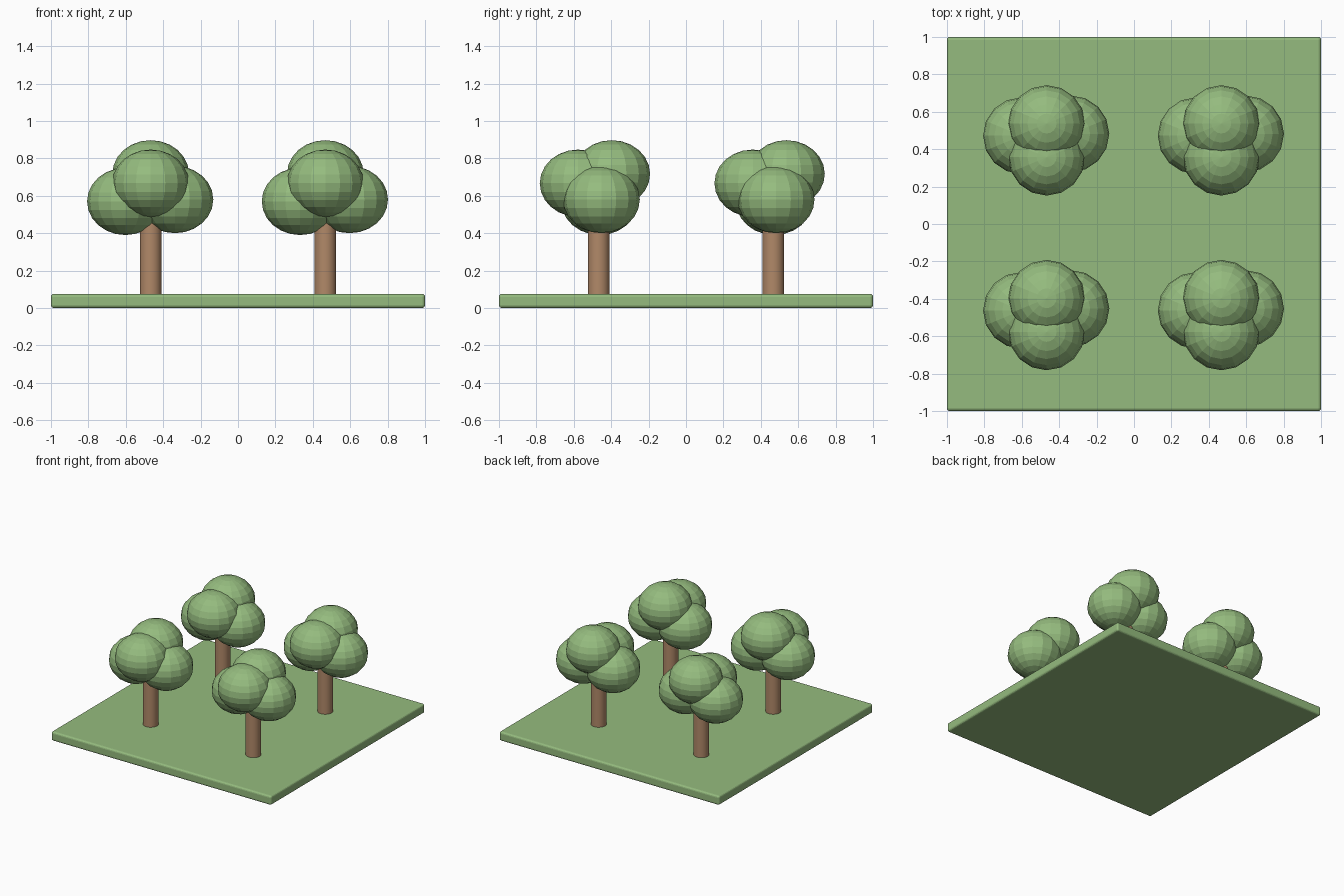
import bpy
import bmesh
from mathutils import Matrix

cube = bpy.data.objects.get("Cube")
if cube:
    bpy.data.objects.remove(cube, do_unlink=True)


def material(name, rgb):
    mat = bpy.data.materials.new(name)
    mat.use_nodes = True
    mat.diffuse_color = (*rgb, 1)
    mat.node_tree.nodes["Principled BSDF"].inputs["Base Color"].default_value = (*rgb, 1)
    return mat


GREEN = material("leaf green", (0.30, 0.50, 0.21))
BROWN = material("bark brown", (0.44, 0.25, 0.14))


def add_object(name, bm, mat, location):
    mesh = bpy.data.meshes.new(name)
    bm.to_mesh(mesh)
    bm.free()
    mesh.materials.append(mat)
    obj = bpy.data.objects.new(name, mesh)
    obj.location = location
    bpy.context.collection.objects.link(obj)
    return obj


# Ground slab with softened edges
THICKNESS = 0.075
bm = bmesh.new()
bmesh.ops.create_cube(bm, size=1, matrix=Matrix.Diagonal((2, 2, THICKNESS, 1)))
ground = add_object("ground_slab", bm, GREEN, (0, 0, THICKNESS / 2))
bevel = ground.modifiers.new("soft edges", 'BEVEL')
bevel.width = 0.015
bevel.segments = 3

# Trees: a round trunk and four slightly squashed leaf clumps
SPACING = 0.467
TRUNK_TOP = 0.55
CLUMPS = {
    "left": (0.13, 0.015, 0.58),
    "right": (-0.135, 0.005, 0.57),
    "front": (0, -0.11, 0.667),
    "top": (0, 0.07, 0.717),
}


def add_tree(label, x, y):
    bm = bmesh.new()
    height = TRUNK_TOP - THICKNESS
    bmesh.ops.create_cone(bm, cap_ends=True, segments=32, radius1=0.058,
                          radius2=0.058, depth=height)
    for face in bm.faces:
        face.smooth = len(face.verts) == 4
    add_object(f"{label}_trunk", bm, BROWN, (x, y, THICKNESS + height / 2))
    for part, (dx, dy, z) in CLUMPS.items():
        bm = bmesh.new()
        bmesh.ops.create_uvsphere(bm, u_segments=16, v_segments=12, radius=1,
                                  matrix=Matrix.Diagonal((0.205, 0.205, 0.18, 1)))
        add_object(f"{label}_{part}_leaves", bm, GREEN, (x + dx, y + dy, z))


for depth_name, y in (("front", -SPACING), ("back", SPACING)):
    for side_name, x in (("right", -SPACING), ("left", SPACING)):
        add_tree(f"{depth_name}_{side_name}", x, y)
